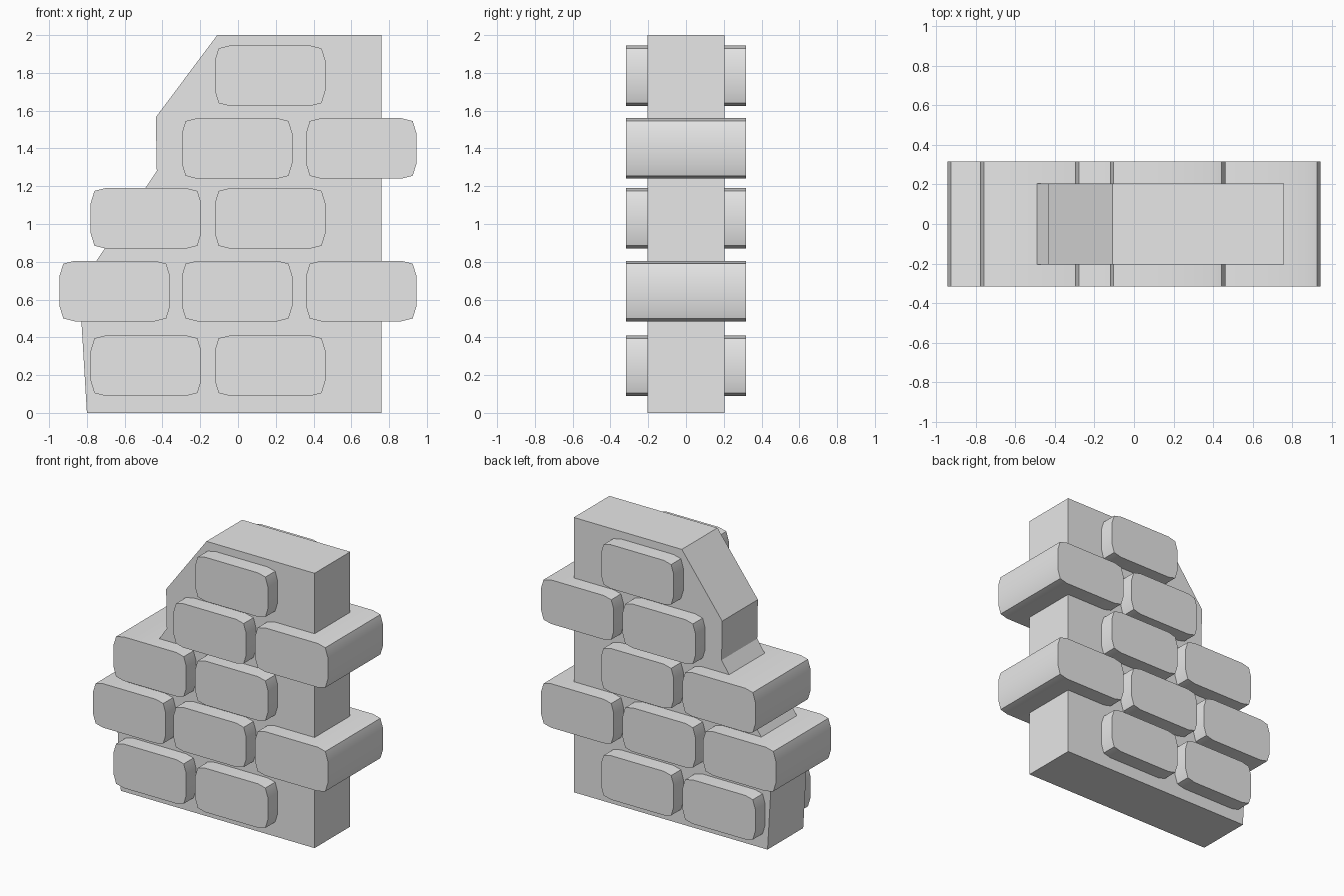
import bpy
import bmesh

cube = bpy.data.objects.get("Cube")
if cube:
    bpy.data.objects.remove(cube, do_unlink=True)

stone = bpy.data.materials.new("light_grey_stone")
stone.use_nodes = True
GREY = (0.8, 0.8, 0.8, 1)
stone.diffuse_color = GREY
stone.node_tree.nodes["Principled BSDF"].inputs["Base Color"].default_value = GREY


def extrude_profile(name, profile, half_depth, location=(0, 0, 0)):
    """Closed x/z outline extruded evenly to the front and back."""
    bm = bmesh.new()
    face = bm.faces.new([bm.verts.new((x, -half_depth, z)) for x, z in profile])
    moved = bmesh.ops.extrude_face_region(bm, geom=[face], use_keep_orig=True)
    verts = [v for v in moved["geom"] if isinstance(v, bmesh.types.BMVert)]
    bmesh.ops.translate(bm, verts=verts, vec=(0, 2 * half_depth, 0))
    bmesh.ops.recalc_face_normals(bm, faces=bm.faces)
    mesh = bpy.data.meshes.new(name)
    bm.to_mesh(mesh)
    bm.free()
    mesh.materials.append(stone)
    obj = bpy.data.objects.new(name, mesh)
    obj.location = location
    bpy.context.collection.objects.link(obj)
    return obj


# Wall core with a broken left edge
core_outline = [(-0.80, 0), (0.76, 0), (0.76, 2), (-0.11, 2),
                (-0.435, 1.565), (-0.43, 1.28), (-0.84, 0.67)]
extrude_profile("wall_core", core_outline, 0.205)

# Pillowed brick outline, mirrored from one corner
W, H = 0.2925, 0.16
corner = [(W, H - 0.08), (W - 0.02, H - 0.015), (W - 0.08, H)]
top = corner + [(-x, z) for x, z in reversed(corner)]
brick_outline = top + [(-x, -z) for x, z in top]

# Courses of bricks running through the wall: height and centres along x
courses = [
    (0.25, (-0.4875, 0.17)),
    (0.645, (-0.6525, -0.005, 0.6525)),
    (1.03, (-0.4875, 0.17)),
    (1.40, (-0.005, 0.6525)),
    (1.785, (0.17,)),
]
bpy.ops.object.select_all(action="DESELECT")
for row, (z, centres) in enumerate(courses, 1):
    for col, x in enumerate(centres, 1):
        brick = extrude_profile(f"brick_row{row}_{col}", brick_outline, 0.317, (x, 0, z))
        brick.select_set(True)
        bpy.context.view_layer.objects.active = brick
bpy.ops.object.shade_smooth_by_angle()
